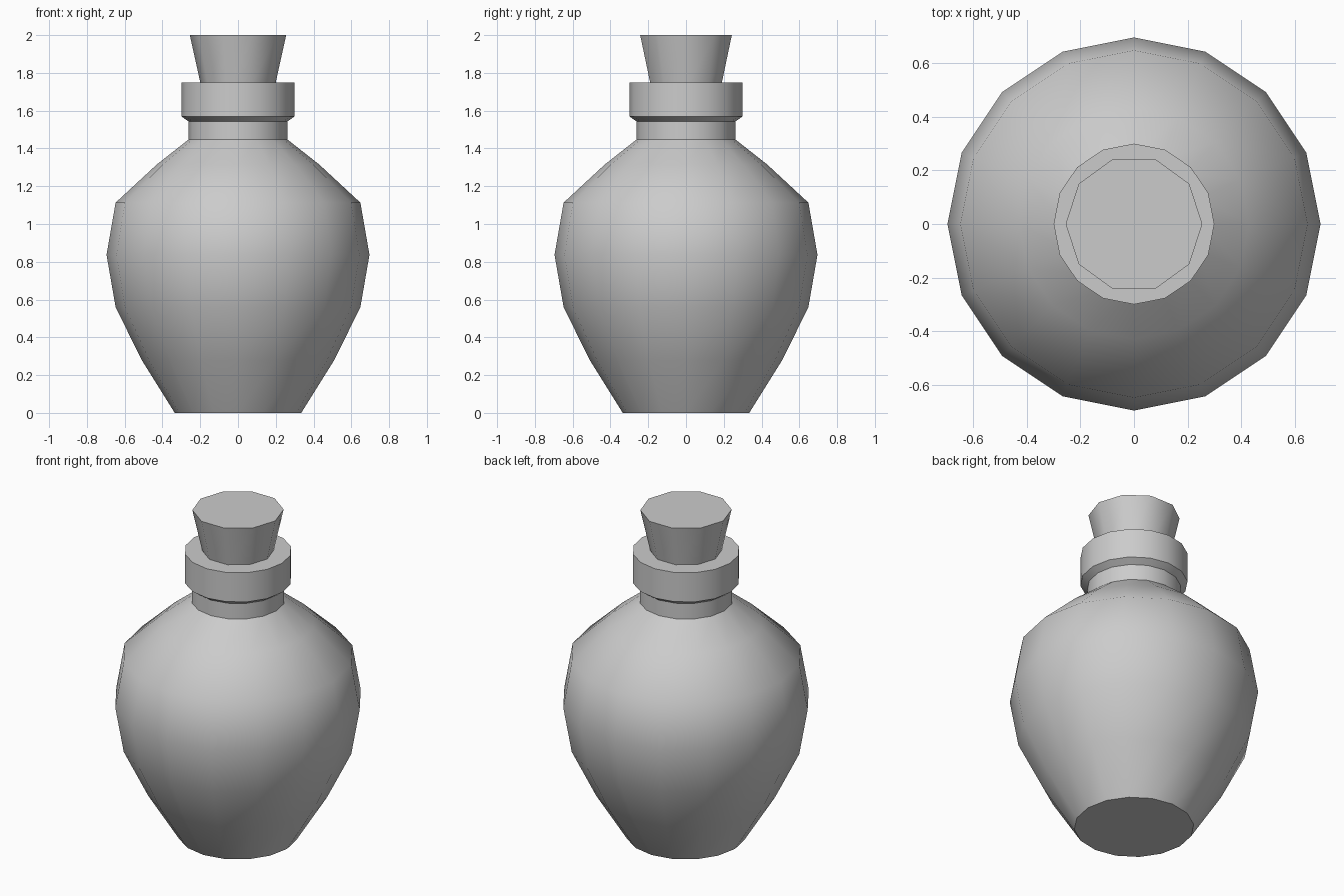
import bpy
import bmesh
from math import cos, sin, pi, radians

default = bpy.data.objects.get("Cube")
if default:
    bpy.data.objects.remove(default, do_unlink=True)

grey = bpy.data.materials.new("plain grey")
grey.use_nodes = True
colour = (0.6, 0.6, 0.6, 1)
grey.diffuse_color = colour
grey.node_tree.nodes["Principled BSDF"].inputs["Base Color"].default_value = colour


def lathe(name, profile, sides):
    """Turn (radius, height) pairs, bottom to top, into a capped solid."""
    bm = bmesh.new()
    rings = []
    for r, z in profile:
        angles = [2 * pi * i / sides for i in range(sides)]
        rings.append([bm.verts.new((r * cos(a), r * sin(a), z)) for a in angles])
    for low, high in zip(rings, rings[1:]):
        for i in range(sides):
            j = (i + 1) % sides
            bm.faces.new((low[i], low[j], high[j], high[i]))
    bm.faces.new(rings[0][::-1])
    bm.faces.new(rings[-1])
    mesh = bpy.data.meshes.new(name)
    bm.to_mesh(mesh)
    bm.free()
    mesh.materials.append(grey)
    obj = bpy.data.objects.new(name, mesh)
    bpy.context.collection.objects.link(obj)
    # Smooth round the sides, crisp at the rims
    bpy.ops.object.select_all(action="DESELECT")
    obj.select_set(True)
    bpy.context.view_layer.objects.active = obj
    bpy.ops.object.shade_smooth_by_angle(angle=radians(45))
    return obj


# Bottle: belly, shoulder, neck and flared collar in one profile
lathe("bottle", [
    (0.335, 0), (0.51, 0.28), (0.648, 0.56), (0.696, 0.837), (0.648, 1.113),
    (0.43, 1.315), (0.262, 1.447), (0.262, 1.543), (0.3, 1.57), (0.3, 1.75),
], 16)

# Tapered stopper, seated slightly into the collar
lathe("stopper", [(0.191, 1.71), (0.255, 2)], 10)
